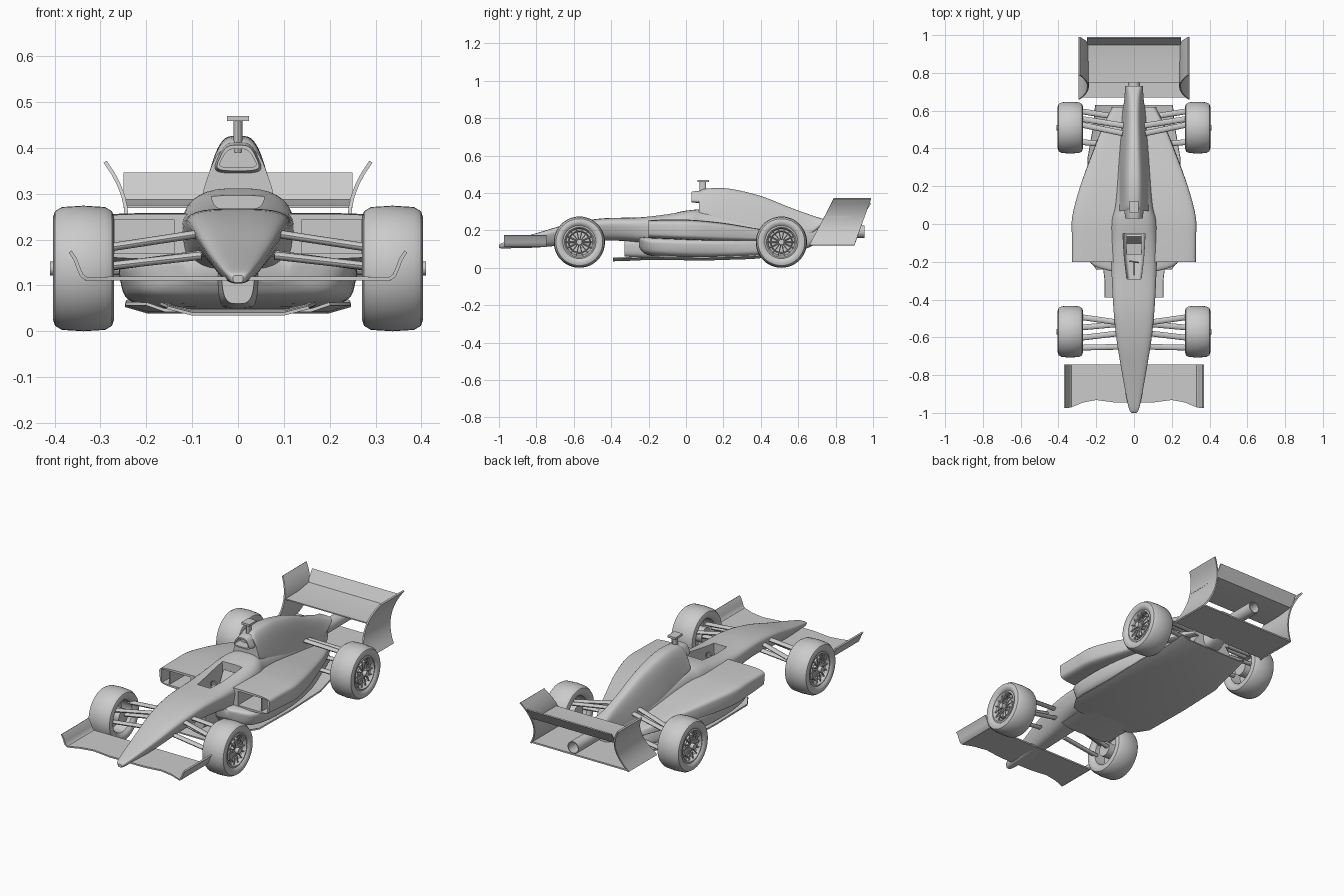
import bpy, bmesh, math
from mathutils import Matrix, Vector

if "Cube" in bpy.data.objects:
    bpy.data.objects.remove(bpy.data.objects["Cube"])

grey = bpy.data.materials.new("plain grey")
grey.use_nodes = True
grey.diffuse_color = (0.6, 0.6, 0.6, 1)
grey.node_tree.nodes["Principled BSDF"].inputs["Base Color"].default_value = (0.6, 0.6, 0.6, 1)
parts, cutters = [], []


def finish(name, bm, helper=False):
    bmesh.ops.recalc_face_normals(bm, faces=bm.faces)
    me = bpy.data.meshes.new(name)
    bm.to_mesh(me)
    bm.free()
    me.materials.append(grey)
    ob = bpy.data.objects.new(name, me)
    bpy.context.collection.objects.link(ob)
    if helper:
        ob.hide_render = True
        ob.display_type = 'WIRE'
    (cutters if helper else parts).append(ob)
    return ob


def skin(bm, rings, closed=True):
    """Bridge rows of points with quads."""
    rows = [[bm.verts.new(p) for p in r] for r in rings]
    n = len(rows[0])
    for a, b in zip(rows, rows[1:]):
        for i in range(n if closed else n - 1):
            j = (i + 1) % n
            bm.faces.new((a[i], a[j], b[j], b[i]))
    return rows


def spline(st, steps=5):
    """Catmull-Rom through the stations."""
    out = []
    for i in range(len(st) - 1):
        p = [st[max(i - 1, 0)], st[i], st[i + 1], st[min(i + 2, len(st) - 1)]]
        for k in range(steps):
            t = k / steps
            out.append([b + t / 2 * (c - a + t * (2 * a - 5 * b + 4 * c - d + t * (3 * (b - c) + d - a)))
                        for a, b, c, d in zip(*p)])
    return out + [st[-1]]


def loft(name, stations, power=0.6, steps=5, n=36, helper=False):
    """Stations: y, top half width, bottom half width, top z, bottom z."""
    rings = []
    for y, wt, wb, zt, zb in spline(stations, steps):
        ring = []
        for i in range(n):
            a = math.tau * (i + 0.5) / n
            u, v = [math.copysign(abs(f(a)) ** power, f(a)) for f in (math.cos, math.sin)]
            k = (v + 1) / 2
            ring.append((u * (wb + (wt - wb) * k), y, zb + (zt - zb) * k))
        rings.append(ring)
    bm = bmesh.new()
    rows = skin(bm, rings)
    bm.faces.new(rows[0])
    bm.faces.new(rows[-1])
    return finish(name, bm, helper)


def sheet(name, rows, thick=0.007):
    bm = bmesh.new()
    skin(bm, rows, False)
    ob = finish(name, bm)
    mod = ob.modifiers.new("thickness", 'SOLIDIFY')
    mod.thickness, mod.offset = thick, 0
    return ob


def bar(name, a, b, chord, height, seg=16):
    a, b = Vector(a), Vector(b)
    d = (b - a).normalized()
    side = Vector((0, 1, 0)) if abs(d.y) < 0.9 else Vector((1, 0, 0))
    side = (side - d * side.dot(d)).normalized()
    m = Matrix((side, d.cross(side), d)).transposed().to_4x4()
    m = Matrix.Translation((a + b) / 2) @ m @ Matrix.Diagonal((chord, height, (b - a).length, 1))
    bm = bmesh.new()
    bmesh.ops.create_cone(bm, cap_ends=True, segments=seg, radius1=1, radius2=1, depth=1, matrix=m)
    return finish(name, bm)


def box(name, x0, x1, y0, y1, z0, z1, helper=False):
    bm = bmesh.new()
    bmesh.ops.create_cube(bm, size=1, matrix=Matrix.Translation(((x0 + x1) / 2, (y0 + y1) / 2, (z0 + z1) / 2))
                          @ Matrix.Diagonal((x1 - x0, y1 - y0, z1 - z0, 1)))
    return finish(name, bm, helper)


def lathe(name, profile, origin, sx, seg=48):
    """Spin (x, radius) points about the x axis."""
    bm = bmesh.new()
    skin(bm, [[(origin[0] + sx * x, origin[1] + r * math.cos(math.tau * i / seg),
                origin[2] + r * math.sin(math.tau * i / seg)) for i in range(seg)] for x, r in profile])
    bmesh.ops.remove_doubles(bm, verts=bm.verts, dist=1e-5)
    return finish(name, bm)


def cut(ob, cutter):
    mod = ob.modifiers.new("cut", 'BOOLEAN')
    mod.object, mod.solver = cutter, 'EXACT'


# Main hull from nose tip to gearbox
hull = loft("hull", [(-1, .012, .01, .122, .106), (-.97, .034, .018, .137, .104), (-.8, .073, .035, .185, .108),
                     (-.62, .108, .052, .237, .125), (-.45, .125, .075, .264, .145), (-.25, .13, .1, .27, .135),
                     (-.1, .13, .12, .288, .09), (.02, .122, .12, .308, .08), (.1, .095, .12, .308, .08),
                     (.3, .08, .1, .27, .08), (.5, .06, .08, .24, .09)])
keel = loft("keel", [(-.33, .04, .03, .15, .06), (-.1, .06, .05, .15, .05), (.1, .06, .05, .15, .05)])
cover = loft("engine_cover", [(.07, .042, .09, .405, .27), (.1, .042, .092, .422, .24), (.2, .044, .092, .426, .2),
                              (.3, .042, .092, .41, .17), (.42, .036, .085, .377, .15), (.55, .03, .072, .325, .15),
                              (.66, .03, .06, .285, .17), (.73, .035, .052, .262, .235)], .55)
gearbox = loft("gearbox", [(.4, .08, .08, .22, .08), (.6, .06, .06, .22, .09), (.7, .045, .04, .215, .13)])

# Side pods above the undercut lower body
pods = loft("side_pods", [(-.2, .33, .32, .256, .158), (-.08, .33, .325, .258, .152), (.04, .328, .325, .256, .147),
                          (.2, .285, .285, .24, .143), (.37, .22, .225, .212, .143), (.5, .165, .175, .19, .143),
                          (.62, .1, .12, .17, .143)], .3)
lower = loft("lower_body", [(-.25, .13, .1, .16, .11), (-.21, .24, .2, .165, .07), (-.1, .265, .24, .165, .055),
                            (.1, .265, .24, .16, .048), (.3, .22, .22, .16, .055), (.48, .15, .17, .16, .068),
                            (.62, .08, .13, .155, .09)], .45)

# Cockpit opening and pod inlets
well = loft("cockpit_cutter", [(-.29, .042, .035, .4, .18), (-.17, .054, .05, .4, .172),
                               (-.05, .062, .055, .4, .172)], .3, helper=True)
for ob in (hull, pods):
    cut(ob, well)
for s in (1, -1):
    lo, hi = sorted((s * .14, s * .312))
    cut(pods, box("inlet_cutter", lo, hi, -.3, -.04, .17, .244, True))
    box("inlet_divider", s * .272 - .003, s * .272 + .003, -.19, -.05, .165, .247)

# Cockpit fittings
sheet("seat", [[(x, y, z) for x in (-.04, .04)] for y, z in ((-.16, .178), (-.1, .185), (-.06, .26))], .012)
lathe("steering_wheel", [(.004 * math.cos(a), .024 + .004 * math.sin(a)) for a in
                         [math.tau * k / 8 for k in range(9)]], (0, 0, 0), 1, 24)
parts[-1].matrix_world = Matrix.Translation((0, -.2, .238)) @ Matrix.Rotation(math.radians(80), 4, 'Z')
bar("steering_column", (0, -.27, .22), (0, -.2, .238), .006, .006)

# Roll hoop intake and camera mast
scoop = loft("air_intake", [(.03, .027, .053, .406, .35), (.07, .03, .058, .412, .345),
                            (.12, .03, .06, .412, .335)], .5)
mouth = loft("intake_cutter", [(.0, .022, .046, .398, .357), (.08, .022, .046, .398, .357)], .5, helper=True)
cut(scoop, mouth)
cut(cover, mouth)
bar("camera_mast", (0, .09, .39), (0, .09, .463), .018, .01)
box("camera_bar", -.024, .024, .062, .122, .459, .47)

# Floor, splitter and exhaust
sheet("floor", [[(s * w, y, z + dz) for s, dz in ((-1, .014), (-.8, 0), (.8, 0), (1, .014))] for y, w, z in
                ((-.24, .2, .046), (-.17, .245, .046), (.1, .245, .042), (.35, .245, .05),
                 (.52, .215, .066), (.63, .205, .085))])
sheet("splitter", [[(s * w, y, z + dz) for s, dz in ((-1, .014), (-.65, 0), (.65, 0), (1, .014))] for y, w, z in
                   ((-.39, .155, .038), (-.3, .155, .041), (-.17, .17, .047))])
pipe = bar("exhaust_pipe", (0, .6, .193), (0, .955, .193), .033, .033, 32)
bore = bar("exhaust_cutter", (0, .75, .193), (0, 1.0, .193), .028, .028, 32)
parts.remove(bore)
cutters.append(bore)
bore.hide_render = True
cut(pipe, bore)

# Front wing with curled ends
half = [(.1, .115, -.945), (.2, .115, -.932), (.27, .115, -.945), (.332, .115, -.97), (.341, .122, -.972),
        (.348, .138, -.973), (.355, .157, -.973), (.366, .174, -.973)]
span = [(-x, z, y) for x, z, y in reversed(half)] + half
sheet("front_wing", [[(x, y + (-.745 - y) * t, z) for x, z, y in span] for t in (0, .5, 1)], .008)

# Rear wing planes and curved end plates
sheet("rear_wing_upper", [[(x, y, z) for x in (-.25, .25)] for y, z in
                          ((.75, .272), (.86, .273), (.95, .285), (.987, .345))], .006)
sheet("rear_wing_lower", [[(x, y, .126) for x in (-.285, .285)] for y in (.67, .9)], .008)
for s in (1, -1):
    sheet("rear_end_plate", [[(s * (.243 + .047 * (2 * t - 1) ** 2), y0 + (y1 - y0) * t, .12 + .25 * t)
                              for y0, y1 in ((.66, .79), (.9, .99))] for t in [k / 10 for k in range(11)]], .008)

# Wheels and suspension
tyre = [(-.055, .088), (-.063, .096), (-.067, .11), (-.062, .125), (-.047, .134), (0, .137)]
tyre = tyre + [(-x, r) for x, r in reversed(tyre[:-1])]
rim = [(.055, .088), (.058, .08), (.052, .074), (.03, .07), (.026, 0)]
inside = [(.01, 0), (.01, .08), (-.05, .083), (-.055, .088)]
arms = {-.57: [((.09, -.52, .212), (.3, -.49, .18)), ((.09, -.58, .212), (.3, -.605, .18)),
               ((.08, -.53, .168), (.3, -.55, .138)), ((.08, -.65, .165), (.3, -.655, .14))],
        .51: [((.05, .52, .225), (.3, .56, .2)), ((.06, .48, .235), (.3, .53, .2)),
              ((.05, .56, .13), (.3, .6, .12)), ((.1, .42, .14), (.3, .435, .13))]}
for s in (1, -1):
    for wy, rods in arms.items():
        c = (s * .337, wy, .137)
        lathe("tyre", tyre, c, s)
        lathe("rim", rim, c, s)
        lathe("rim_inside", inside, c, s)
        lathe("rim_ring", [(.048, .06), (.053, .058), (.048, .054), (.03, .054), (.03, .06), (.048, .06)], c, s)
        bar("hub", (s * .36, wy, .137), (s * .41, wy, .137), .015, .015, 20)
        bar("axle", (s * .28, wy, .137), (s * .35, wy, .137), .04, .04, 24)
        for k in range(14):
            a = math.tau * k / 14
            dy, dz = math.cos(a), math.sin(a)
            bar("spoke", (s * .388, wy + .012 * dy, .137 + .012 * dz),
                (s * .386, wy + .074 * dy, .137 + .074 * dz), .0035, .0035, 6)
        for a, b in rods:
            bar("suspension_arm", (s * a[0], *a[1:]), (s * b[0], *b[1:]), .015, .009)

# Bake modifiers and shade smooth with sharp creases
graph = bpy.context.evaluated_depsgraph_get()
baked = [bpy.data.meshes.new_from_object(ob.evaluated_get(graph)) for ob in parts]
bpy.ops.object.select_all(action='DESELECT')
for ob, me in zip(parts, baked):
    ob.modifiers.clear()
    ob.data = me
    ob.select_set(True)
bpy.context.view_layer.objects.active = parts[0]
bpy.ops.object.shade_smooth_by_angle(angle=math.radians(35))
for ob in cutters:
    ob.hide_set(True)
